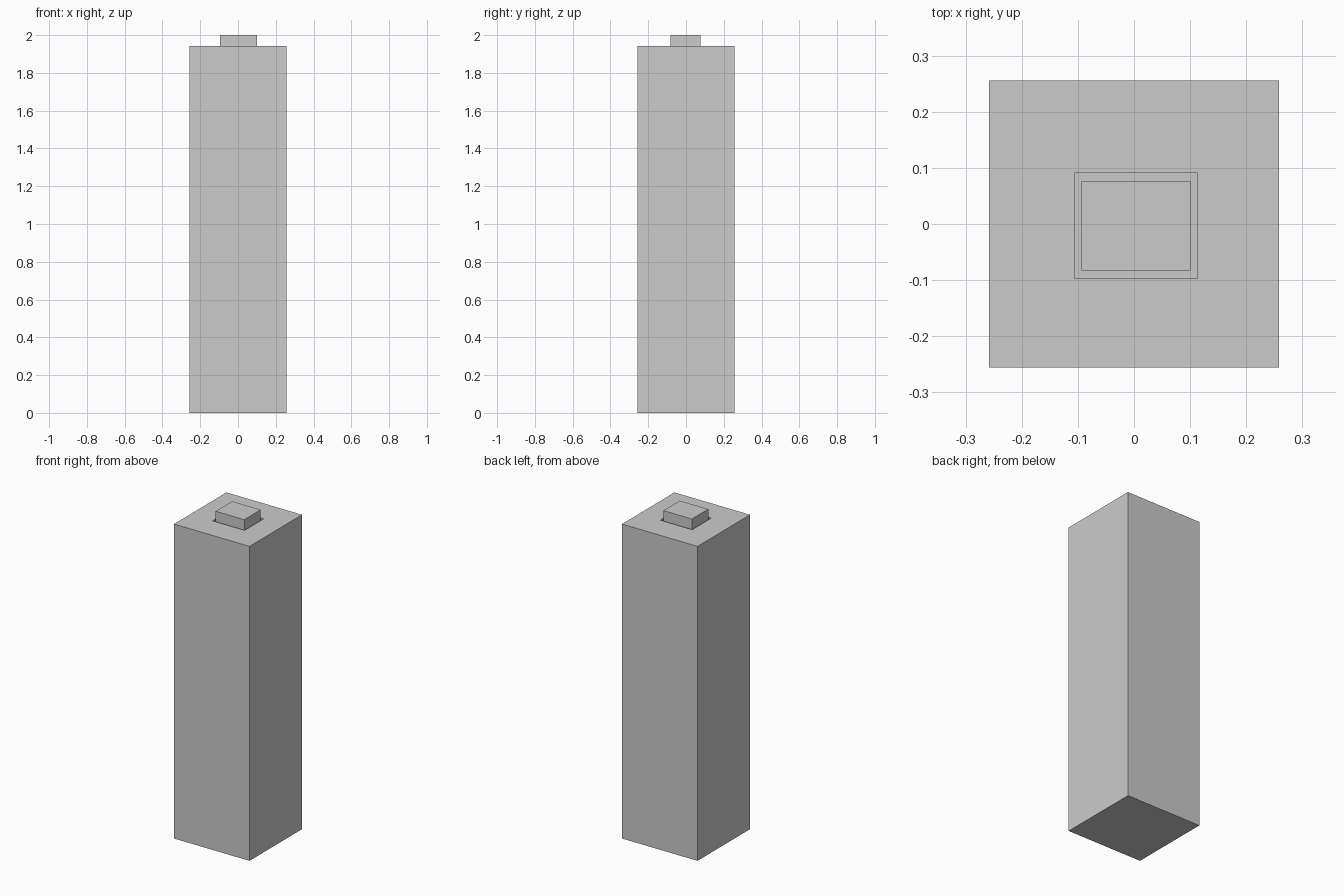
import bpy
import bmesh

if "Cube" in bpy.data.objects:
    bpy.data.objects.remove(bpy.data.objects["Cube"])

BODY_TOP = 1.943
RECESS_Z = 1.893
BUTTON_TOP = 2.0


def stacked_rings(name, rings):
    """Join rectangles (x0, x1, y0, y1, z) in order and cap both ends."""
    bm = bmesh.new()
    loops = []
    for x0, x1, y0, y1, z in rings:
        corners = ((x0, y0), (x1, y0), (x1, y1), (x0, y1))
        loops.append([bm.verts.new((x, y, z)) for x, y in corners])
    for low, high in zip(loops, loops[1:]):
        for i in range(4):
            j = (i + 1) % 4
            bm.faces.new((low[i], low[j], high[j], high[i]))
    bm.faces.new(loops[0][::-1])
    bm.faces.new(loops[-1])
    bmesh.ops.recalc_face_normals(bm, faces=bm.faces)
    mesh = bpy.data.meshes.new(name)
    bm.to_mesh(mesh)
    bm.free()
    obj = bpy.data.objects.new(name, mesh)
    bpy.context.collection.objects.link(obj)
    return obj


# Tall body with a rectangular recess in its top
outer = (-0.258, 0.258, -0.256, 0.256)
recess = (-0.106, 0.113, -0.097, 0.091)
stacked_rings("body", [
    (*outer, 0.0),
    (*outer, BODY_TOP),
    (*recess, BODY_TOP),
    (*recess, RECESS_Z),
])

# Push button standing in the recess with a narrow gap around it
button = (-0.094, 0.101, -0.083, 0.077)
stacked_rings("button", [(*button, RECESS_Z), (*button, BUTTON_TOP)])
